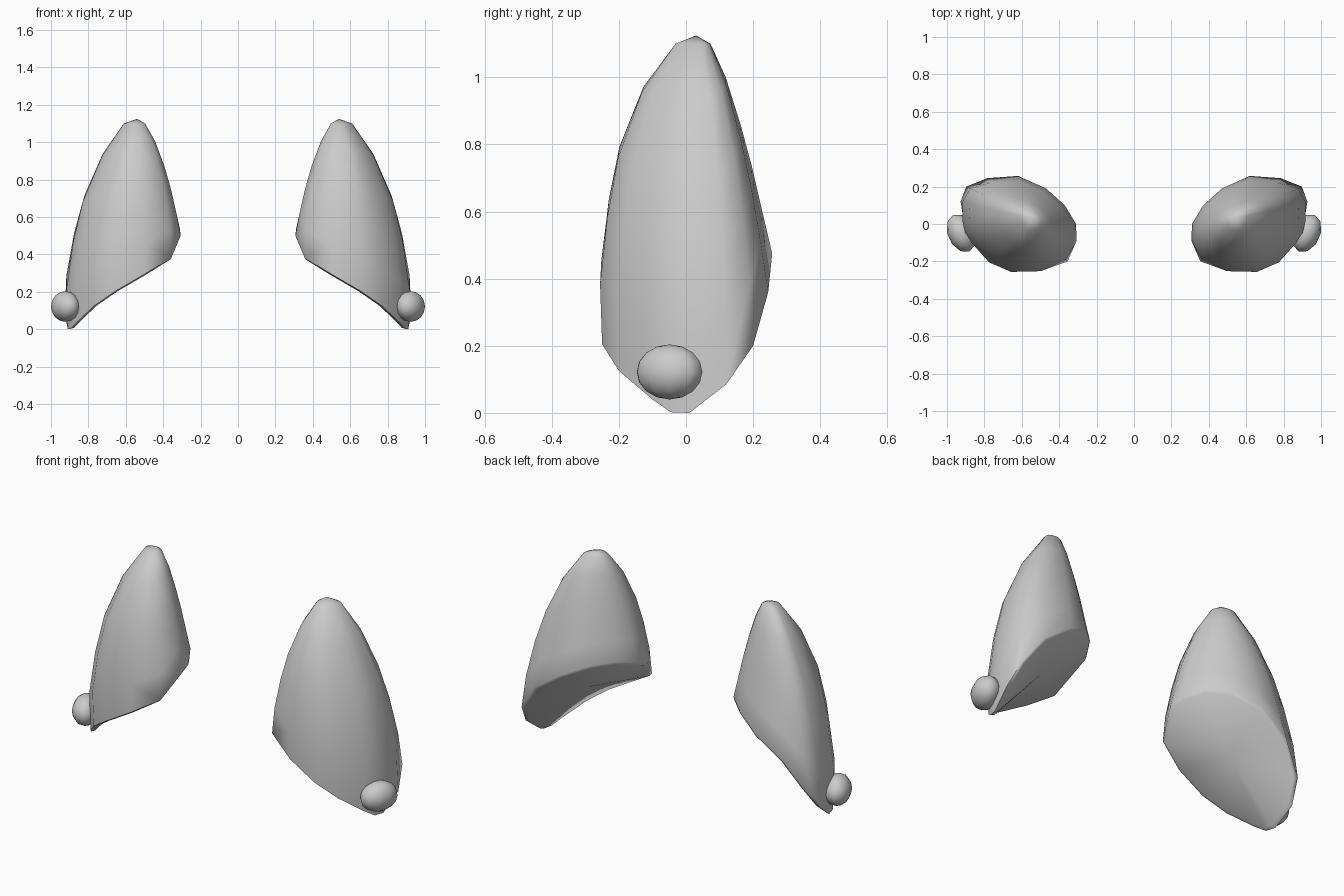
import bpy, bmesh, math
from mathutils import Vector, Matrix

if "Cube" in bpy.data.objects:
    bpy.data.objects.remove(bpy.data.objects["Cube"])

# slanted rim of one ear, counter-clockwise from the outer low point
RIM = [(.91, .01, 0), (.927, .12, .085), (.897, .2, .2), (.785, .245, .36),
       (.62, .257, .475), (.47, .19, .545), (.37, .1, .56), (.31, 0, .535),
       (.307, -.09, .5), (.355, -.2, .385), (.5, -.247, .295), (.655, -.25, .205),
       (.77, -.2, .125), (.86, -.1, .04), (.895, -.045, .002)]
TIP = Vector((.54, .03, 1.11))
CAP = Vector((.62, 0, .325))
CAP_NORMAL = Vector((-.6, .35, -.71))
LEVELS = [0, .2, .42, .62, .84, 1]
BULGED = [1, 1.02, .93, .79, .51, .18]    # outer / front side profile
STRAIGHT = [1, .87, .73, .58, .39, .19]   # inner / back side profile


def finish(bm, name, angle):
    bmesh.ops.recalc_face_normals(bm, faces=bm.faces)
    me = bpy.data.meshes.new(name)
    bm.to_mesh(me)
    bm.free()
    ob = bpy.data.objects.new(name, me)
    bpy.context.collection.objects.link(ob)
    bpy.ops.object.select_all(action='DESELECT')
    ob.select_set(True)
    bpy.context.view_layer.objects.active = ob
    bpy.ops.object.shade_smooth_by_angle(angle=math.radians(angle))
    return ob


def ear(side, name):
    bm = bmesh.new()

    def vert(p):
        return bm.verts.new((side * p[0], p[1], max(0, p[2])))

    # softened lip around the base, then the rings up to the tip
    rings = [[vert(CAP + (Vector(p) - CAP) * .95 + CAP_NORMAL * .012) for p in RIM]]
    for t, a, b in zip(LEVELS, BULGED, STRAIGHT):
        ring = []
        for x, y, z in RIM:
            d = Vector((x - .61, y)).normalized()
            w = min(1, max(0, .5 + .5 * d.x - .75 * d.y))
            f = w * a + (1 - w) * b
            front = 1 + .22 * max(0, -d.y) * t ** 3   # fuller front near the tip
            ring.append(vert((TIP.x + (x - TIP.x) * f,
                              TIP.y + (y - TIP.y) * f * front,
                              z + (1.1 - z) * t)))
        rings.append(ring)
    n = len(RIM)
    for lo, hi in zip(rings, rings[1:]):
        for i in range(n):
            j = (i + 1) % n
            bm.faces.new((lo[i], lo[j], hi[j], hi[i]))
    # rounded tip and slightly arched base
    top = vert((TIP.x, TIP.y, 1.125))
    base = vert(CAP + CAP_NORMAL * .012)
    for ring, c in ((rings[-1], top), (rings[0], base)):
        for i in range(n):
            bm.faces.new((ring[i], ring[(i + 1) % n], c))
    finish(bm, name, 55)


def bead(side, name):
    bm = bmesh.new()
    m = (Matrix.Translation((side * .923, -.049, .122))
         @ Matrix.Rotation(math.radians(-24 * side), 4, 'Z')
         @ Matrix.Diagonal((.073, .107, .082, 1)))
    bmesh.ops.create_uvsphere(bm, u_segments=10, v_segments=8, radius=1, matrix=m)
    finish(bm, name, 60)


for side, label in ((1, "right"), (-1, "left")):
    ear(side, label + "_ear")
    bead(side, label + "_bead")
